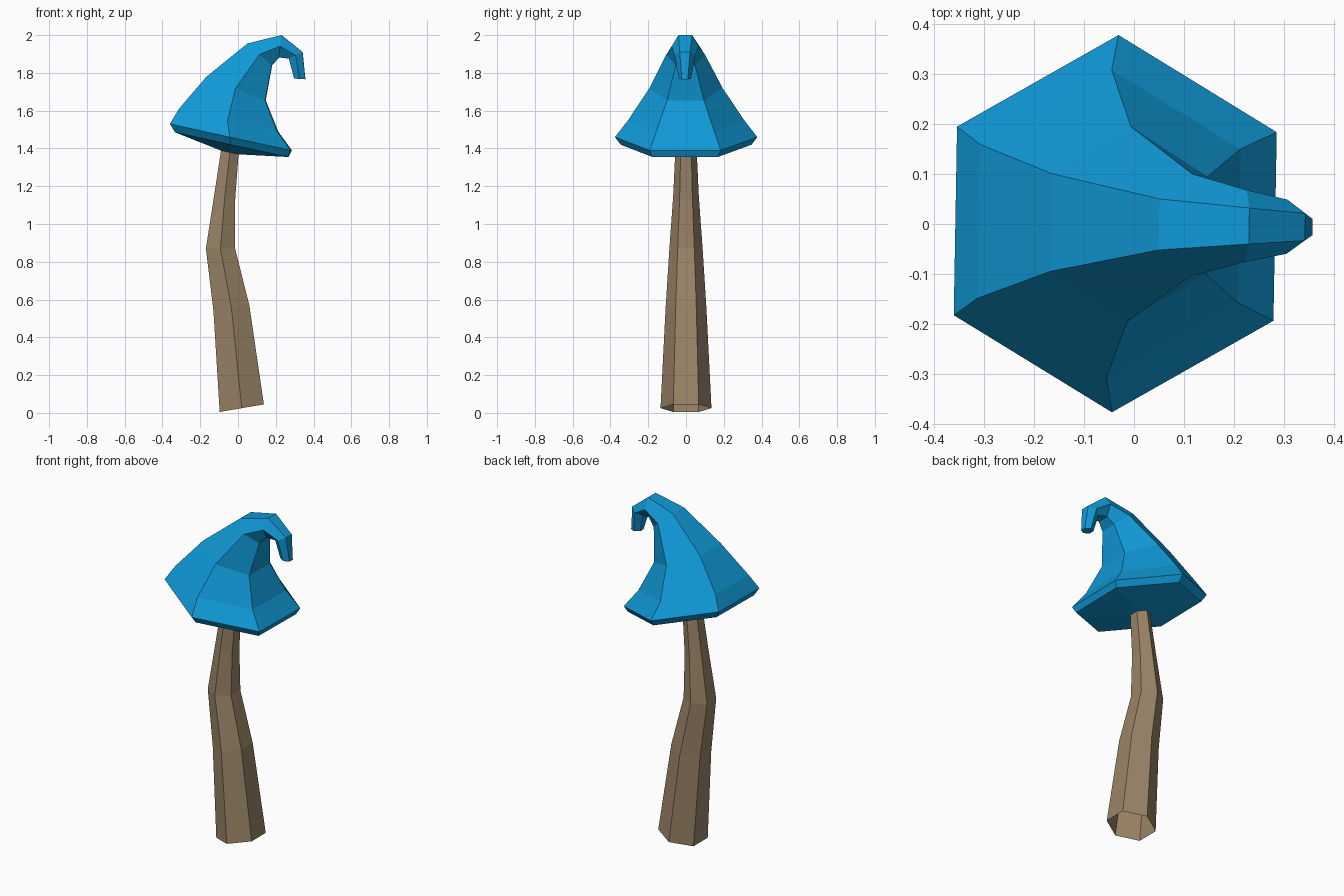
import bpy, bmesh, math
from mathutils import Matrix

if "Cube" in bpy.data.objects:
    bpy.data.objects.remove(bpy.data.objects["Cube"])


def material(name, rgb):
    m = bpy.data.materials.new(name)
    m.diffuse_color = (*rgb, 1.0)
    m.use_nodes = True
    m.node_tree.nodes["Principled BSDF"].inputs["Base Color"].default_value = m.diffuse_color
    return m


def hex_loft(name, rings, mat, cap_end=False, turn=0.0):
    """Skin tilted hexagons; each ring is (left x, left z, right x, right z, y radius)."""
    bm = bmesh.new()
    loops = []
    for ax, az, bx, bz, r in rings:
        loop = []
        for k in range(6):
            a = math.radians(30 + 60 * k)
            t = math.cos(a) / math.cos(math.radians(30)) / 2
            loop.append(bm.verts.new(((ax + bx) / 2 + (bx - ax) * t,
                                      r * math.sin(a),
                                      (az + bz) / 2 + (bz - az) * t)))
        loops.append(loop)
    for lo, hi in zip(loops, loops[1:]):
        for k in range(6):
            j = (k + 1) % 6
            bm.faces.new((lo[k], lo[j], hi[j], hi[k]))
    if cap_end:
        bm.faces.new(loops[-1])
    bm.transform(Matrix.Rotation(math.radians(turn), 4, 'Z'))
    mesh = bpy.data.meshes.new(name)
    bm.to_mesh(mesh)
    bm.free()
    mesh.materials.append(mat)
    ob = bpy.data.objects.new(name, mesh)
    bpy.context.collection.objects.link(ob)
    return ob


brown = material("stem brown", (0.32, 0.23, 0.135))
blue = material("cap blue", (0.005, 0.32, 0.68))

# Bent, tapering stem, open at the bottom
hex_loft("stem", [
    (-0.097, 0.005, 0.137, 0.045, 0.135),
    (-0.13, 0.54, 0.06, 0.57, 0.108),
    (-0.17, 0.87, -0.015, 0.87, 0.088),
    (-0.125, 1.16, -0.015, 1.13, 0.068),
    (-0.09, 1.39, 0.003, 1.37, 0.057),
], brown)

# Cap: underside, brim, then a cone curling over to a hooked tip
hex_loft("cap", [
    (-0.085, 1.387, 0.0, 1.369, 0.052),
    (-0.33, 1.485, 0.265, 1.355, 0.347),
    (-0.357, 1.53, 0.282, 1.39, 0.377),
    (-0.31, 1.61, 0.21, 1.49, 0.307),
    (-0.165, 1.78, 0.145, 1.655, 0.195),
    (0.05, 1.955, 0.18, 1.84, 0.102),
    (0.23, 2.0, 0.217, 1.882, 0.072),
    (0.342, 1.91, 0.27, 1.875, 0.054),
    (0.357, 1.766, 0.297, 1.77, 0.032),
], blue, cap_end=True, turn=-1.0)
